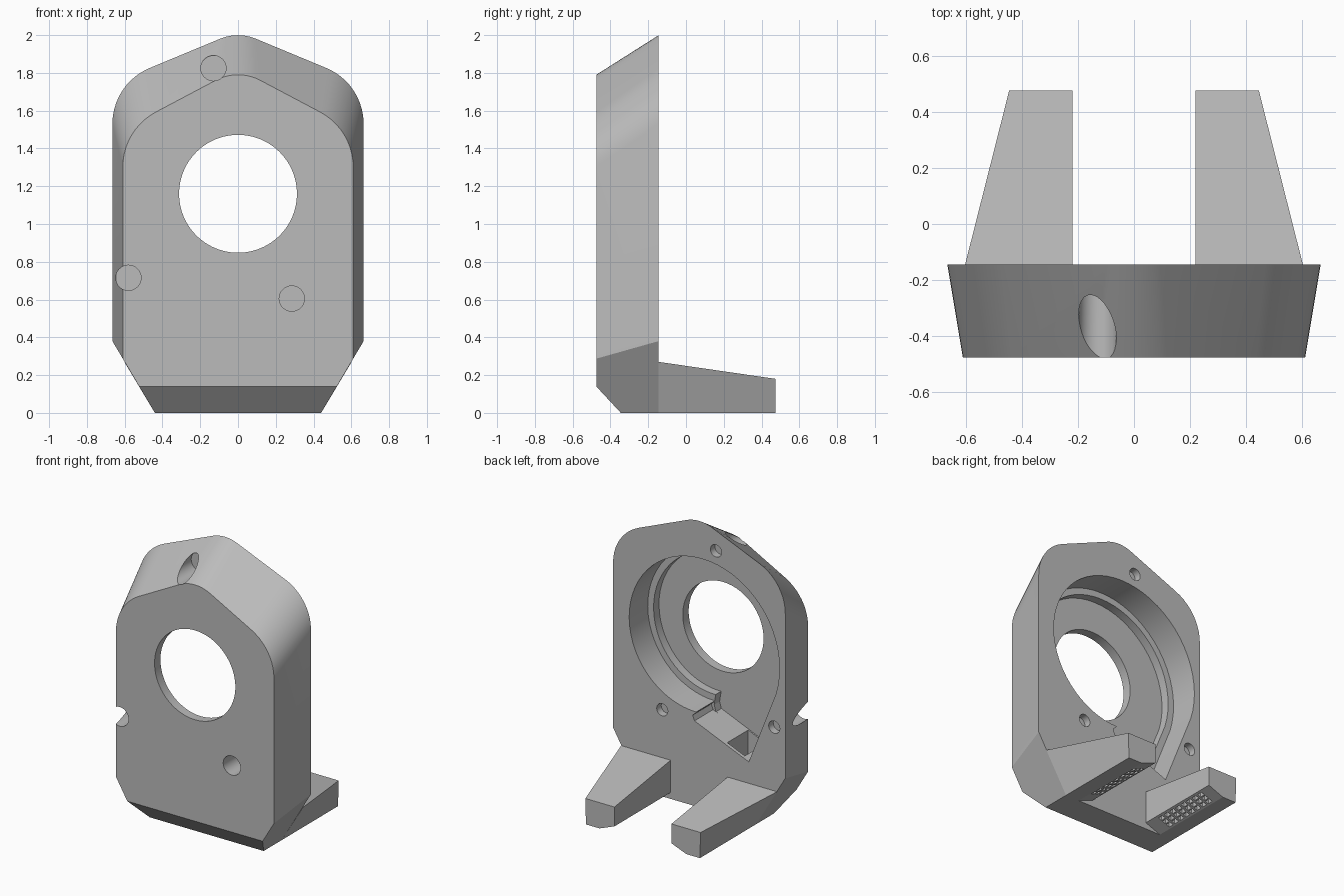
import bpy, bmesh
from math import sin, cos, tan, radians, pi
from mathutils import Vector

if "Cube" in bpy.data.objects:
    bpy.data.objects.remove(bpy.data.objects["Cube"])

grey = bpy.data.materials.new("plain grey")
grey.use_nodes = True
grey.diffuse_color = (0.5, 0.5, 0.5, 1)
grey.node_tree.nodes["Principled BSDF"].inputs["Base Color"].default_value = (0.5, 0.5, 0.5, 1)

FRONT, BACK, TIP = -0.475, -0.145, 0.475
HOLE_Z = 1.16


def fillet(points, n=10):
    """Round the (x, z, radius) corners of an outline."""
    out = []
    for i, (x, z, r) in enumerate(points):
        p = Vector((x, z))
        if not r:
            out.append(p)
            continue
        a = (Vector(points[i - 1][:2]) - p).normalized()
        b = (Vector(points[(i + 1) % len(points)][:2]) - p).normalized()
        half = a.angle(b) / 2
        centre = p + (a + b).normalized() * r / sin(half)
        start = p + a * r / tan(half) - centre
        end = p + b * r / tan(half) - centre
        sweep = start.angle(end)
        for k in range(n + 1):
            t = k / n
            out.append(centre + (start * sin((1 - t) * sweep) + end * sin(t * sweep)) / sin(sweep))
    return out


def loft(near, far, y0, y1, bm=None):
    """Solid between two matching x-z outlines at y0 and y1."""
    bm = bm or bmesh.new()
    a = [bm.verts.new((x, y0, z)) for x, z in near]
    b = [bm.verts.new((x, y1, z)) for x, z in far]
    n = len(a)
    faces = [bm.faces.new(a), bm.faces.new(b[::-1])]
    faces += [bm.faces.new((a[i], b[i], b[(i + 1) % n], a[(i + 1) % n])) for i in range(n)]
    bmesh.ops.recalc_face_normals(bm, faces=faces)
    return bm


def finish(bm, name):
    mesh = bpy.data.meshes.new(name)
    bm.to_mesh(mesh)
    bm.free()
    mesh.materials.append(grey)
    ob = bpy.data.objects.new(name, mesh)
    bpy.context.collection.objects.link(ob)
    return ob


def select(ob):
    bpy.ops.object.select_all(action='DESELECT')
    ob.select_set(True)
    bpy.context.view_layer.objects.active = ob


def cut(ob, bm):
    """Subtract a solid from an object."""
    cutter = finish(bm, "cutter")
    cutter.hide_render = True
    mod = ob.modifiers.new("cut", 'BOOLEAN')
    mod.operation, mod.solver, mod.object = 'DIFFERENCE', 'EXACT', cutter
    select(ob)
    bpy.ops.object.modifier_apply(modifier=mod.name)
    bpy.data.objects.remove(cutter)


def circle(x, z, r, n=48):
    return [(x + r * cos(2 * pi * i / n), z + r * sin(2 * pi * i / n)) for i in range(n)]


def rect(x0, x1, z0, z1):
    return [(x0, z0), (x1, z0), (x1, z1), (x0, z1)]


def plate(w, shoulder, apex, r):
    return fillet([(w, 0, 0), (w, shoulder, r), (0, apex, 0.25), (-w, shoulder, r), (-w, 0, 0)])


def volute(inset):
    """Spiral chamber outline with a straight outlet tail."""
    pts = []
    for deg in range(-88, 201, 6):
        r = 0.5 + 0.04 * (deg + 90) / 90 - inset
        pts.append((r * cos(radians(deg)), HOLE_Z + r * sin(radians(deg))))
    return pts + [(-0.383 + inset, 0.42 + inset * 0.4), (0.036 - inset * 0.5, 0.594 - inset * 0.2),
                  (0.05 - inset * 0.5, 0.63)]


# housing plate, widening to the back, with bottom chamfers
bm = loft(plate(0.61, 1.5, 1.823, 0.33), plate(0.665, 1.744, 2.02, 0.32), FRONT, BACK)
for co, no in (((0.44, 0, 0), (0.38, 0, -0.225)), ((-0.44, 0, 0), (-0.38, 0, -0.225)),
               ((0, -0.345, 0), (0, -0.14, -0.13))):
    res = bmesh.ops.bisect_plane(bm, geom=bm.verts[:] + bm.edges[:] + bm.faces[:],
                                 plane_co=co, plane_no=no, clear_outer=True)
    edges = [e for e in res["geom_cut"] if isinstance(e, bmesh.types.BMEdge)]
    bmesh.ops.edgenet_fill(bm, edges=edges)
bmesh.ops.recalc_face_normals(bm, faces=bm.faces)
housing = finish(bm, "housing")

# stepped spiral chamber, through hole and outlet duct
for outline, y0, y1 in ((volute(0), -0.35, 0), (volute(0.045), -0.41, 0),
                        (circle(0, HOLE_Z, 0.312, 96), -0.6, 0),
                        (rect(-0.335, -0.2, 0.2, 0.56), -0.4, -0.17)):
    cut(housing, loft(outline, outline, y0, y1))

# blind screw holes, wide in the front and narrow in the back
for x, z in ((-0.13, 1.825), (-0.58, 0.715), (0.285, 0.605)):
    for r, y0, y1 in ((0.067, -0.6, -0.235), (0.043, -0.195, 0)):
        cut(housing, loft(circle(x, z, r, 32), circle(x, z, r, 32), y0, y1))

select(housing)
bpy.ops.object.shade_smooth_by_angle(angle=radians(25))

# two tapering feet with rows of vents on the inner bottom chamfer
for side, name in ((1, "left_foot"), (-1, "right_foot")):
    base = [(0.22, 0.27), (0.602, 0.27), (0.44, 0), (0.335, 0), (0.22, 0.045)]
    tip = [(0.22, 0.18), (0.445, 0.18), (0.44, 0), (0.335, 0), (0.22, 0.045)]
    foot = finish(loft([(side * x, z) for x, z in base], [(side * x, z) for x, z in tip],
                       BACK, TIP), name)
    vents = bmesh.new()
    for row in range(3):
        for col in range(8):
            x, y = side * (0.247 + 0.032 * row), -0.02 + 0.055 * col
            hole = rect(x - 0.012, x + 0.012, -0.05, 0.09)
            loft(hole, hole, y - 0.019, y + 0.019, vents)
    cut(foot, vents)
